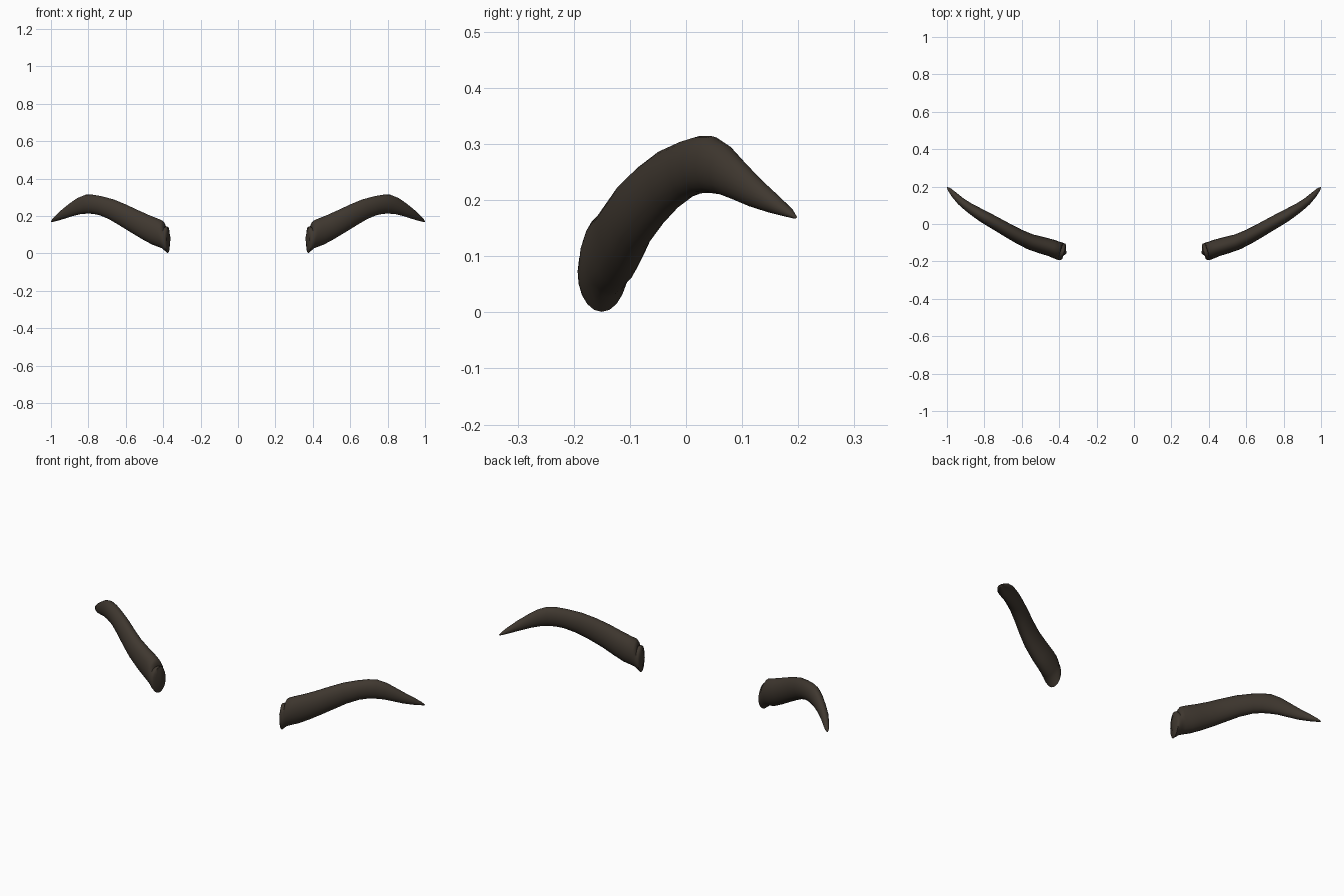
import bpy, bmesh, math
from mathutils import Vector

SIDES = 20
# Cross-sections: upper edge x,z / lower edge x,z / centre y / half thickness
ROWS = [
    (0.372, 0.125, 0.372, 0.025, -0.152, 0.022),
    (0.374, 0.142, 0.373, 0.004, -0.151, 0.038),
    (0.384, 0.145, 0.376, 0.001, -0.149, 0.046),
    (0.393, 0.139, 0.388, 0.012, -0.147, 0.047),
    (0.394, 0.160, 0.405, 0.027, -0.144, 0.048),
    (0.403, 0.175, 0.425, 0.035, -0.139, 0.047),
    (0.430, 0.187, 0.460, 0.048, -0.127, 0.046),
    (0.480, 0.207, 0.510, 0.075, -0.113, 0.045),
    (0.540, 0.234, 0.570, 0.111, -0.095, 0.042),
    (0.600, 0.262, 0.630, 0.148, -0.067, 0.039),
    (0.665, 0.289, 0.685, 0.181, -0.034, 0.037),
    (0.730, 0.306, 0.738, 0.204, 0.000, 0.035),
    (0.775, 0.314, 0.775, 0.212, 0.023, 0.034),
    (0.815, 0.314, 0.808, 0.213, 0.044, 0.032),
    (0.855, 0.298, 0.843, 0.210, 0.067, 0.029),
    (0.895, 0.270, 0.880, 0.201, 0.092, 0.025),
    (0.935, 0.238, 0.921, 0.188, 0.123, 0.021),
    (0.968, 0.208, 0.957, 0.177, 0.157, 0.016),
    (0.990, 0.184, 0.984, 0.170, 0.184, 0.010),
    (0.999, 0.171, 0.996, 0.167, 0.195, 0.003),
]


def eyebrow():
    top = [Vector((r[0], r[4], r[1])) for r in ROWS]
    low = [Vector((r[2], r[4], r[3])) for r in ROWS]
    mid = [(a + b) / 2 for a, b in zip(top, low)]
    bm = bmesh.new()
    rings = []
    for i, r in enumerate(ROWS):
        # Thickness runs sideways, across the plan direction of the brow
        t = mid[min(i + 2, len(mid) - 1)] - mid[max(i - 2, 0)]
        side = Vector((-t.y, t.x, 0)).normalized()
        up = (top[i] - low[i]) / 2
        # Let the edges follow the slope of the brow in plan
        up.y = up.x * t.y / t.x
        ring = []
        for k in range(SIDES):
            a = 2 * math.pi * k / SIDES
            ring.append(bm.verts.new(mid[i] + up * math.cos(a) + side * (r[5] * math.sin(a))))
        rings.append(ring)
    for a, b in zip(rings, rings[1:]):
        for k in range(SIDES):
            n = (k + 1) % SIDES
            bm.faces.new((a[k], a[n], b[n], b[k]))
    # Slightly domed inner end and pointed tip
    for ring, p in ((rings[0], (0.360, -0.156, 0.08)), (rings[-1], (1.0, 0.197, 0.168))):
        v = bm.verts.new(p)
        for k in range(SIDES):
            bm.faces.new((ring[k], ring[(k + 1) % SIDES], v))
    bmesh.ops.recalc_face_normals(bm, faces=bm.faces)
    me = bpy.data.meshes.new("eyebrows")
    bm.to_mesh(me)
    bm.free()
    ob = bpy.data.objects.new("eyebrows", me)
    bpy.context.collection.objects.link(ob)
    return ob


brows = eyebrow()
mat = bpy.data.materials.new("dark_brown")
mat.diffuse_color = (0.05, 0.039, 0.029, 1)
brows.data.materials.append(mat)

# Smooth shading, then the matching brow on the other side
bpy.context.view_layer.objects.active = brows
brows.select_set(True)
bpy.ops.object.shade_smooth_by_angle(angle=math.radians(60))
brows.modifiers.new("mirror", "MIRROR").use_axis = (True, False, False)
